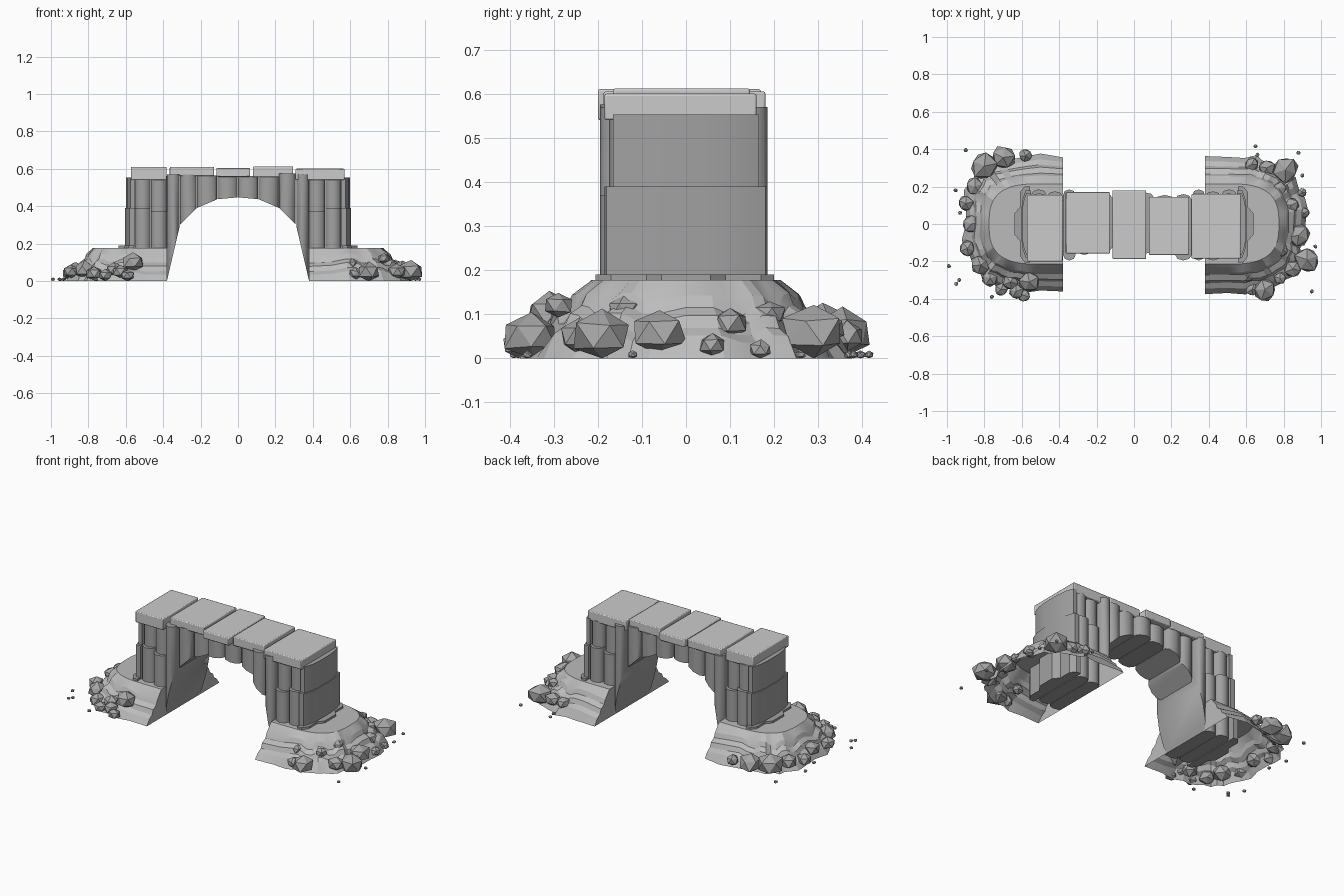
import bpy, bmesh, math, random
from mathutils import Vector

if "Cube" in bpy.data.objects:
    bpy.data.objects.remove(bpy.data.objects["Cube"])

random.seed(7)


def grey(name, v):
    m = bpy.data.materials.new(name)
    m.diffuse_color = (v, v, v, 1)
    m.use_nodes = True
    m.node_tree.nodes["Principled BSDF"].inputs["Base Color"].default_value = m.diffuse_color
    return m


PILLAR, EARTH, ROCK = grey("pillar_stone", .36), grey("mound_stone", .5), grey("rock", .38)


def finish(bm, name, smooth=None, bevel=0, mat=None):
    bmesh.ops.recalc_face_normals(bm, faces=bm.faces)
    me = bpy.data.meshes.new(name)
    bm.to_mesh(me)
    bm.free()
    if mat:
        me.materials.append(mat)
    ob = bpy.data.objects.new(name, me)
    bpy.context.collection.objects.link(ob)
    if bevel:
        m = ob.modifiers.new("bevel", 'BEVEL')
        m.width, m.segments = bevel, 2
    if smooth:
        bpy.ops.object.select_all(action='DESELECT')
        ob.select_set(True)
        bpy.context.view_layer.objects.active = ob
        bpy.ops.object.shade_smooth_by_angle(angle=math.radians(smooth))
    return ob


def prism(name, outline, bottom, top, smooth=None):
    """Vertical prism; bottom may be a height or a function of x."""
    low = bottom if callable(bottom) else (lambda x: bottom)
    bm = bmesh.new()
    a = [bm.verts.new((x, y, low(x))) for x, y in outline]
    b = [bm.verts.new((x, y, top)) for x, y in outline]
    n = len(a)
    bm.faces.new(a)
    bm.faces.new(b)
    for i in range(n):
        bm.faces.new((a[i], a[(i + 1) % n], b[(i + 1) % n], b[i]))
    return finish(bm, name, smooth, mat=PILLAR)


def rounded_slab(x0, x1, y0, y1, c=0.03):
    """Plan of a wall slab whose two y ends are faceted rounds."""
    xc, r = (x0 + x1) / 2, (x1 - x0) / 2
    arc = [math.pi * i / 4 for i in range(5)]
    return ([(xc + r * math.cos(t), y1 - c + c * math.sin(t)) for t in arc] +
            [(xc - r * math.cos(t), y0 + c - c * math.sin(t)) for t in arc])


# Underside of the arch
ARCH = [(0, .447), (.11, .437), (.22, .39), (.31, .30), (.38, 0)]


def arch_z(x):
    x = min(abs(x), .38)
    for (xa, za), (xb, zb) in zip(ARCH, ARCH[1:]):
        if x <= xb + 1e-6:
            return za + (zb - za) * (x - xa) / (xb - xa)
    return 0


# Mound: jagged stepped skirt with a flat lid and a flat wall facing the arch
def mound(s, name):
    bm = bmesh.new()
    levels = [(0, 1), (.045, .82), (.062, .64), (.09, .56), (.108, .36),
              (.135, .28), (.177, 0)]
    n, rows = 26, []
    bulge = [random.uniform(-.025, .03) for _ in range(n + 3)]
    zig = [(.011 if i // 2 % 2 else -.011) * random.uniform(.5, 1.2) for i in range(n + 3)]
    for z, f in levels:
        ry, xm = .215 + .15 * f, .775 + .135 * f
        pts = [(.38, -ry)]
        for i in range(n + 1):
            t = -math.pi / 2 + math.pi * i / n
            cx, sy = max(math.cos(t), 0), math.sin(t)
            pts.append((.5 + (xm - .5) * cx ** .7,
                        ry * math.copysign(abs(sy) ** .7, sy)))
        pts.append((.38, ry))
        row = []
        for i, (x, y) in enumerate(pts):
            k = 1 + bulge[i] * f * 1.6
            zz = z + (zig[i] if 0 < z < .17 else 0)
            xx = .38 if x < .381 else .5 + (x - .5) * k
            row.append(bm.verts.new((s * xx, y * k, zz)))
        rows.append(row)
    for a, b in zip(rows, rows[1:]):
        for i in range(len(a) - 1):
            bm.faces.new((a[i], a[i + 1], b[i + 1], b[i]))
        bm.faces.new((a[0], b[0], b[-1], a[-1]))
    bm.faces.new(rows[-1])
    ob = finish(bm, name, 18, mat=EARTH)
    if ob.data.polygons[-1].normal.z < 0:
        ob.data.flip_normals()


mound(-1, "left_mound")
mound(1, "right_mound")

# Legs: stacked slabs, an arch-cut inner slab and a bulging end slab
for s, side in ((-1, "left"), (1, "right")):
    def placed(pts):
        return [(s * x, y) for x, y in pts]
    for x0, x1, y0, y1, cuts in ((.38, .465, -.185, .165, (0, .37, .56)),
                                 (.467, .55, -.175, .175, (0, .39, .55))):
        for i, (za, zb) in enumerate(zip(cuts, cuts[1:])):
            d = .01 * (-1) ** i
            prism(side + "_leg_slab", placed(rounded_slab(x0, x1, y0 - d, y1 + d)),
                  za, zb, 50)
    prism(side + "_inner_leg_slab", placed(rounded_slab(.312, .38, -.195, .185)),
          arch_z, .57, 50)
    for za, zb, h, o in ((.18, .39, .18, 0), (.39, .553, .165, -.004)):
        prism(side + "_end_slab", placed([
            (.55, -h), (.58 + o, -h), (.597 + o, -h * .7), (.604 + o, -h * .3),
            (.604 + o, h * .3), (.597 + o, h * .7), (.58 + o, h), (.55, h)]), za, zb, 35)
    prism(side + "_footing", placed([
        (.555, -.205), (.585, -.205), (.61, -.17), (.61, -.09), (.64, -.055),
        (.64, .055), (.61, .09), (.61, .17), (.585, .2), (.555, .2)]), 0, .19)

# Arch slabs spanning between the legs
for x0, x1, y0, y1, top in ((-.31, -.222, -.165, .155, .57), (-.22, -.112, -.15, .165, .565),
                            (-.11, -.002, -.165, .15, .56), (.0, .108, -.16, .17, .56),
                            (.11, .218, -.15, .155, .56), (.22, .308, -.195, .16, .575)):
    prism("arch_slab", rounded_slab(x0, x1, y0, y1), arch_z, top, 50)

# Paving blocks of the deck
for x0, x1, y0, y1, z0, z1 in ((-.572, -.382, -.20, .155, .54, .61),
                               (-.365, -.128, -.157, .17, .56, .61),
                               (-.115, .065, -.187, .18, .557, .605),
                               (.08, .295, -.165, .145, .555, .612),
                               (.308, .57, -.185, .16, .54, .60)):
    bm = bmesh.new()
    bmesh.ops.create_cube(bm, size=1)
    for v in bm.verts:
        v.co = ((x0 + x1) / 2 + v.co.x * (x1 - x0), (y0 + y1) / 2 + v.co.y * (y1 - y0),
                (z0 + z1) / 2 + v.co.z * (z1 - z0))
    finish(bm, "deck_block", smooth=50, bevel=.005)


# Faceted boulders and pebbles at the foot of each mound
def rock(x, y, z, r, name="boulder"):
    bm = bmesh.new()
    bmesh.ops.create_icosphere(bm, subdivisions=1, radius=r)
    turn = random.uniform(0, 6.28)
    ca, sa = math.cos(turn), math.sin(turn)
    for v in bm.verts:
        p = v.co * random.uniform(.95, 1.2)
        v.co = Vector((x + ca * p.x - sa * p.y, y + sa * p.x + ca * p.y,
                       max(0, z + p.z * .85)))
    finish(bm, name, mat=ROCK)


right = [(.70, -.35, .05, .062), (.78, -.29, .12, .034), (.925, -.19, .05, .068),
         (.79, -.14, .11, .036), (.88, -.06, .06, .060), (.84, .10, .08, .04),
         (.78, .19, .10, .034), (.90, .17, .02, .024), (.81, .29, .06, .068),
         (.71, .30, .06, .045), (.63, .32, .07, .038), (.91, .06, .03, .03),
         (.85, -.24, .05, .045), (.61, -.28, .09, .032), (.63, -.35, .04, .034)]
left = [(-.80, .31, .06, .075), (-.70, .355, .06, .064), (-.58, .365, .05, .036),
        (-.90, .11, .04, .042), (-.87, 0, .06, .05), (-.85, .20, .05, .048),
        (-.82, -.22, .06, .054), (-.77, -.29, .04, .045), (-.66, -.31, .06, .045),
        (-.71, -.35, .03, .036), (-.56, -.31, .10, .054), (-.59, -.38, .03, .034),
        (-.89, -.13, .05, .042), (-.63, -.36, .05, .04)]
for r in right + left:
    rock(*r)
for x, y in ((.65, .415), (.66, .37), (.88, .38), (.95, -.36), (.90, .26), (.97, -.12),
             (-.90, .395), (-.99, -.225), (-.95, -.32), (-.935, -.30), (-.76, -.39),
             (-.955, .18), (-.93, .06)):
    rock(x, y, .008, .011, "pebble")
